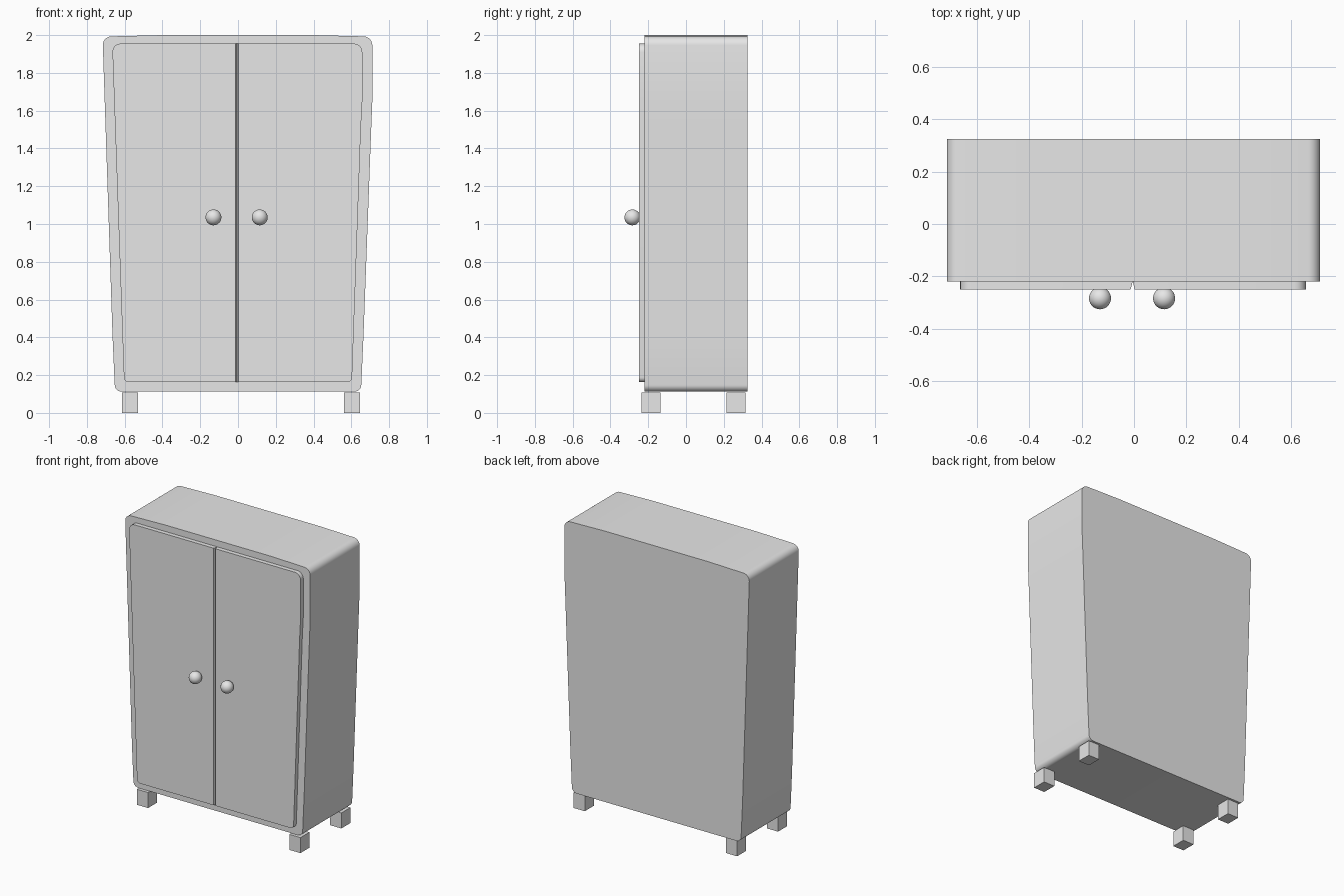
import bpy, bmesh
from mathutils import Vector
from math import radians

cube = bpy.data.objects.get("Cube")
if cube:
    bpy.data.objects.remove(cube, do_unlink=True)

grey = bpy.data.materials.new("light grey")
grey.use_nodes = True
colour = (0.8, 0.8, 0.8, 1)
grey.diffuse_color = colour
grey.node_tree.nodes["Principled BSDF"].inputs["Base Color"].default_value = colour


def rounded(corners, steps=6):
    """Outline in x, z; each corner is (x, z, radius)."""
    points = []
    for i, (x, z, r) in enumerate(corners):
        p = Vector((x, z))
        if not r:
            points.append(p)
            continue
        a = p + (Vector(corners[i - 1][:2]) - p).normalized() * r
        b = p + (Vector(corners[(i + 1) % len(corners)][:2]) - p).normalized() * r
        for s in range(steps + 1):
            t = s / steps
            # rational curve that follows a near-circular corner
            w = 0.7 * 2 * t * (1 - t)
            points.append((a * (1 - t) ** 2 + p * w + b * t ** 2)
                          / ((1 - t) ** 2 + w + t ** 2))
    return points


def finish(obj, name, smooth=True):
    obj.name = obj.data.name = name
    obj.data.materials.append(grey)
    if smooth:
        bpy.ops.object.select_all(action='DESELECT')
        obj.select_set(True)
        bpy.context.view_layer.objects.active = obj
        bpy.ops.object.shade_smooth_by_angle(angle=radians(30))


def slab(name, outline, front, back, bevel=None):
    """Extrude an outline along y; bevel = (seam x, shift of the front edge)."""
    bm = bmesh.new()
    rings = []
    for y in (front, back):
        rings.append([bm.verts.new((p.x, y, p.y)) for p in outline])
    if bevel:
        for v in rings[0]:
            if abs(v.co.x - bevel[0]) < 0.001:
                v.co.x += bevel[1]
    bm.faces.new(rings[0])
    bm.faces.new(rings[1][::-1])
    n = len(outline)
    for i in range(n):
        j = (i + 1) % n
        bm.faces.new((rings[0][j], rings[0][i], rings[1][i], rings[1][j]))
    bmesh.ops.recalc_face_normals(bm, faces=bm.faces)
    mesh = bpy.data.meshes.new(name)
    bm.to_mesh(mesh)
    bm.free()
    obj = bpy.data.objects.new(name, mesh)
    bpy.context.collection.objects.link(obj)
    finish(obj, name)


# Tapered cabinet body with rounded corners and slightly bowed top and sides
body = [(-0.651, 0.112, 0.035), (0.651, 0.112, 0.035), (0.664, 0.4, 0),
        (0.705, 1.5, 0), (0.711, 1.65, 0), (0.711, 1.992, 0.045), (0.4, 2.0, 0),
        (-0.4, 2.0, 0), (-0.717, 1.992, 0.045), (-0.704, 1.6, 0), (-0.664, 0.4, 0)]
slab("cabinet_body", rounded(body), -0.22, 0.325)

# Doors meeting at a V-shaped seam
seam = -0.005
right_door = [(-0.603, 0.163, 0.025), (seam, 0.163, 0), (seam, 1.955, 0),
              (-0.666, 1.955, 0.045)]
left_door = [(seam, 0.163, 0), (0.603, 0.163, 0.025), (0.65, 1.5, 0),
             (0.658, 1.65, 0), (0.658, 1.955, 0.045), (seam, 1.955, 0)]
slab("right_door", rounded(right_door), -0.25, -0.219, (seam, -0.008))
slab("left_door", rounded(left_door), -0.25, -0.219, (seam, 0.008))

# Round knobs
for name, x in (("right_knob", -0.13), ("left_knob", 0.115)):
    bpy.ops.mesh.primitive_uv_sphere_add(segments=32, ring_count=16, radius=0.042,
                                         location=(x, -0.284, 1.035))
    finish(bpy.context.object, name)

# Square legs
for side, x in (("right", -0.572), ("left", 0.603)):
    for end, y in (("front", -0.185), ("back", 0.265)):
        bpy.ops.mesh.primitive_cube_add(size=1, location=(x, y, 0.054))
        leg = bpy.context.object
        leg.scale = (0.086, 0.1, 0.108)
        finish(leg, f"{end}_{side}_leg", smooth=False)
